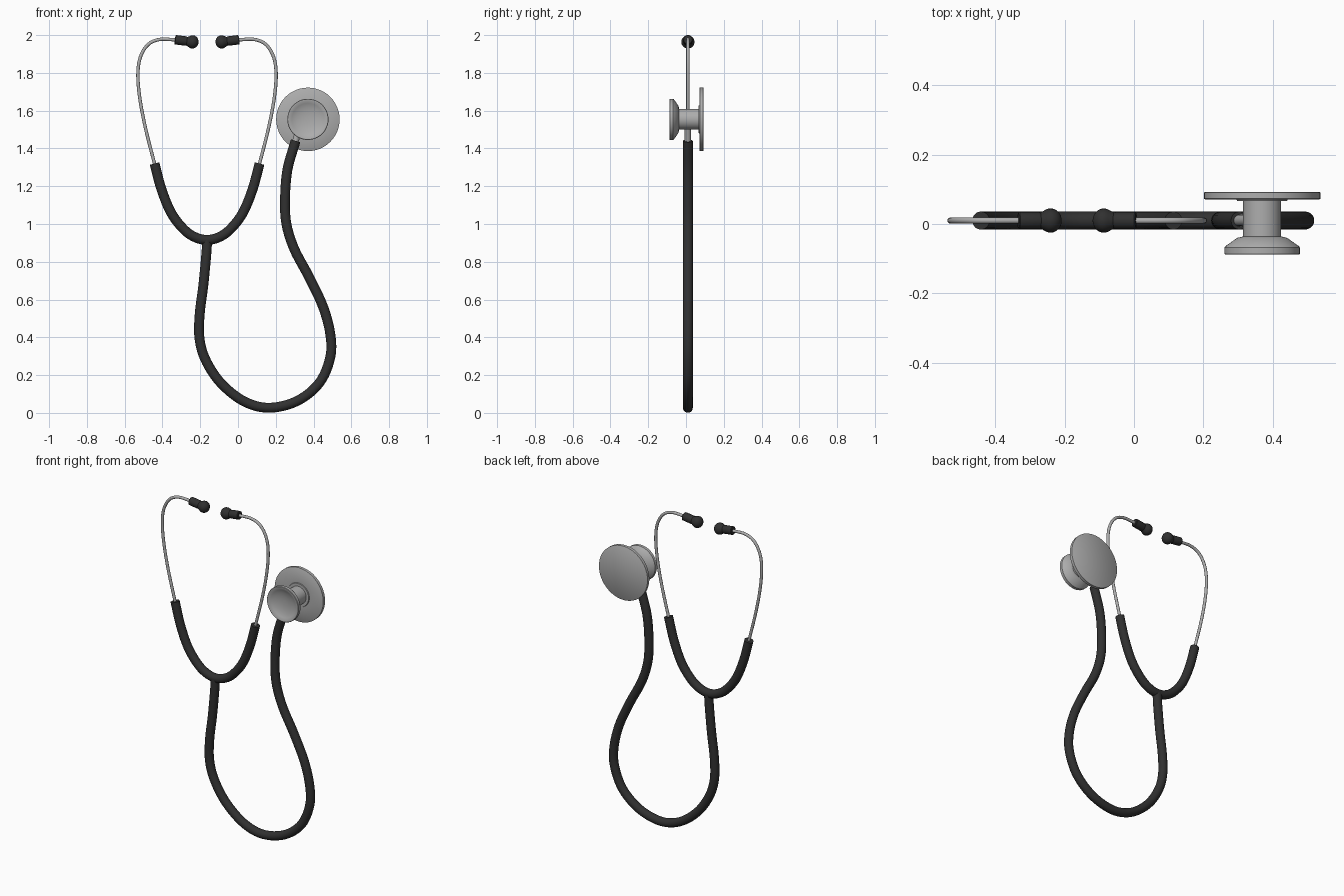
import bpy, bmesh, math
from mathutils import Vector

if "Cube" in bpy.data.objects:
    bpy.data.objects.remove(bpy.data.objects["Cube"])

Y0 = 0.01        # depth of the tubing plane
AXIS = -0.164    # mirror line of the headset


def material(name, v):
    m = bpy.data.materials.new(name)
    m.diffuse_color = (v, v, v, 1)
    m.use_nodes = True
    m.node_tree.nodes["Principled BSDF"].inputs["Base Color"].default_value = m.diffuse_color
    return m


BLACK = material("black rubber", 0.03)
METAL = material("grey metal", 0.42)


def skin(name, rings, mat, angle=35):
    """Join rings (centre, direction, radius) into a closed, smooth solid."""
    bm = bmesh.new()
    loops = []
    n = 48 if max(r for _, _, r in rings) > 0.05 else 20
    for c, d, r in rings:
        d = d.normalized()
        u = Vector((0, 1, 0)) if abs(d.y) < 0.9 else Vector((1, 0, 0))
        w = d.cross(u).normalized()
        loops.append([bm.verts.new(c + r * (math.cos(a) * u + math.sin(a) * w))
                      for a in (2 * math.pi * i / n for i in range(n))])
    for a, b in zip(loops, loops[1:]):
        for i in range(n):
            j = (i + 1) % n
            bm.faces.new((a[i], a[j], b[j], b[i]))
    bm.faces.new(loops[0])
    bm.faces.new(loops[-1])
    bmesh.ops.recalc_face_normals(bm, faces=bm.faces)
    me = bpy.data.meshes.new(name)
    bm.to_mesh(me)
    bm.free()
    me.materials.append(mat)
    ob = bpy.data.objects.new(name, me)
    bpy.context.collection.objects.link(ob)
    bpy.ops.object.select_all(action='DESELECT')
    ob.select_set(True)
    bpy.context.view_layer.objects.active = ob
    bpy.ops.object.shade_smooth_by_angle(angle=math.radians(angle))
    return ob


def tube(name, pts, radius, mat, steps=6):
    """Round tube along a smooth path through (x, z) points."""
    p = [Vector((x, Y0, z)) for x, z in pts]
    p = [2 * p[0] - p[1]] + p + [2 * p[-1] - p[-2]]
    path = []
    for a, b, c, d in zip(p, p[1:], p[2:], p[3:]):
        for k in range(steps):
            t = k / steps
            path.append(0.5 * (2 * b + (c - a) * t + (2 * a - 5 * b + 4 * c - d) * t * t
                               + (3 * b - a - 3 * c + d) * t ** 3))
    path.append(p[-2])
    last = len(path) - 1
    rings = [(q, path[min(i + 1, last)] - path[max(i - 1, 0)], radius)
             for i, q in enumerate(path)]
    return skin(name, rings, mat)


def lathe(name, origin, direction, profile, mat):
    """Solid of revolution; profile holds (distance along axis, radius)."""
    o, d = Vector(origin), Vector(direction).normalized()
    return skin(name, [(o + d * s, d, r) for s, r in profile], mat)


def mirrored(pts):
    return [(2 * AXIS - x, z) for x, z in pts]


# Headset yoke: rubber U
half = [(-0.442, 1.32), (-0.405, 1.183), (-0.352, 1.056), (-0.283, 0.968), (-0.222, 0.928)]
tube("yoke_tube", half + [(AXIS, 0.916)] + mirrored(half)[::-1], 0.026, BLACK)

# Long rubber hose from the yoke to the chest piece
tube("main_hose", [(-0.164, 0.916), (-0.167, 0.85), (-0.183, 0.68), (-0.203, 0.52),
                   (-0.203, 0.387), (-0.167, 0.271), (-0.087, 0.154), (0.034, 0.06),
                   (0.167, 0.027), (0.315, 0.064), (0.431, 0.159), (0.488, 0.292),
                   (0.489, 0.414), (0.452, 0.557), (0.378, 0.716), (0.299, 0.865),
                   (0.257, 0.997), (0.249, 1.13), (0.262, 1.289), (0.305, 1.44)],
     0.026, BLACK)

# Metal ear arms and rubber ear tips
arm = [(-0.430, 1.275), (-0.442, 1.32), (-0.488, 1.50), (-0.519, 1.66), (-0.530, 1.79),
       (-0.517, 1.883), (-0.476, 1.950), (-0.415, 1.977), (-0.336, 1.975), (-0.30, 1.97)]
tip = [(0, 0.022), (0.003, 0.025), (0.058, 0.025), (0.064, 0.023), (0.072, 0.027)]
tip += [(0.094 + 0.032 * math.sin(a), 0.035 * math.cos(a))
        for a in (math.radians(g) for g in range(-30, 86, 11))]
for side, s in (("left", 1), ("right", -1)):
    tube("ear_arm_" + side, arm if s > 0 else mirrored(arm), 0.0088, METAL)
    lathe("ear_tip_" + side, (AXIS - s * 0.170, Y0, 1.976), (s, 0, -0.13), tip, BLACK)

# Chest piece: connector, diaphragm disc, spindle and hollow bell
C = (0.37, 0, 1.554)
tube("chest_connector", [(0.295, 1.405), (0.315, 1.475), (0.338, 1.55)], 0.017, METAL)
lathe("diaphragm_disc", C, (0, 1, 0),
      [(0.066, 0.072), (0.071, 0.074), (0.071, 0.165), (0.073, 0.168),
       (0.091, 0.168), (0.093, 0.165)], METAL)
lathe("spindle", C, (0, 1, 0), [(-0.045, 0.055), (0.070, 0.055)], METAL)
lathe("bell", C, (0, 1, 0),
      [(-0.036, 0.055), (-0.040, 0.072), (-0.064, 0.106), (-0.068, 0.109),
       (-0.086, 0.109), (-0.088, 0.107), (-0.088, 0.100), (-0.080, 0.085),
       (-0.073, 0.065), (-0.068, 0.040), (-0.066, 0.015)], METAL)
